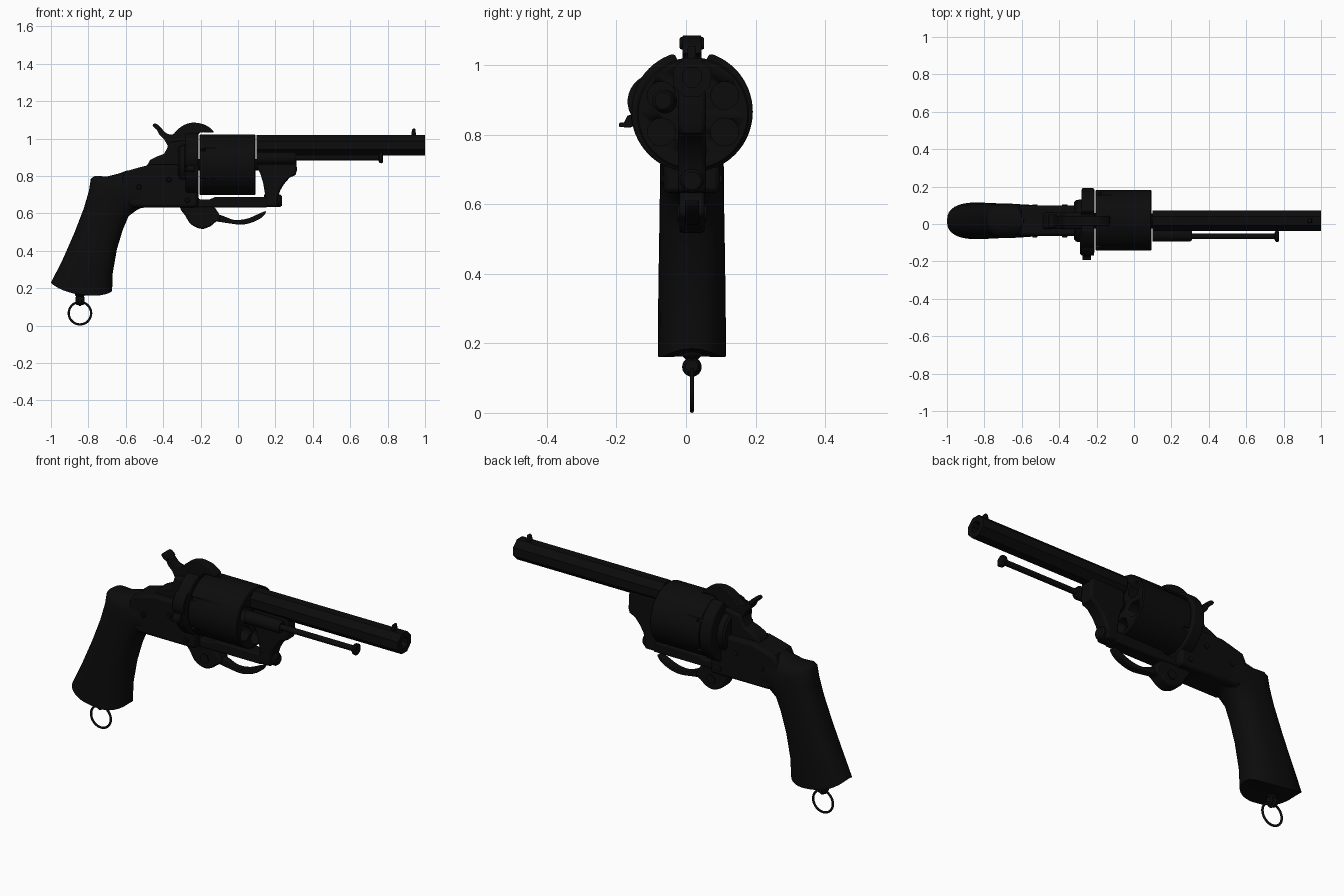
import bpy, bmesh, math
from mathutils import Vector, Matrix

if "Cube" in bpy.data.objects:
    bpy.data.objects.remove(bpy.data.objects["Cube"])

CY = 0.017   # middle plane of the gun
AXIS_Z = 0.86

steel = bpy.data.materials.new("black_steel")
steel.diffuse_color = (0.0035, 0.0035, 0.0035, 1)
steel.use_nodes = True
steel.node_tree.nodes["Principled BSDF"].inputs["Base Color"].default_value = steel.diffuse_color


def finish(name, bm, bevel=0.0, angle=35):
    bmesh.ops.recalc_face_normals(bm, faces=bm.faces[:])
    me = bpy.data.meshes.new(name)
    bm.to_mesh(me)
    bm.free()
    me.materials.append(steel)
    ob = bpy.data.objects.new(name, me)
    bpy.context.scene.collection.objects.link(ob)
    if bevel:
        m = ob.modifiers.new("bevel", 'BEVEL')
        m.width, m.segments, m.limit_method = bevel, 2, 'ANGLE'
        m.angle_limit = math.radians(50)
    bpy.ops.object.select_all(action='DESELECT')
    ob.select_set(True)
    bpy.context.view_layer.objects.active = ob
    bpy.ops.object.shade_smooth_by_angle(angle=math.radians(angle))
    return ob


def curve(pts, n=4):
    """Closed smooth curve through the points."""
    out, k = [], len(pts)
    for i in range(k):
        a, b, c, d = (Vector(pts[(i + j) % k]) for j in (-1, 0, 1, 2))
        for s in range(n):
            t = s / n
            out.append(0.5 * (2 * b + (c - a) * t + (2 * a - 5 * b + 4 * c - d) * t * t
                              + (3 * b - a - 3 * c + d) * t ** 3))
    return out


def prism(name, pts, half, bevel=0.0, y=CY):
    """Side profile (x, z) given thickness across y."""
    bm = bmesh.new()
    f = bm.faces.new([bm.verts.new((p[0], y - half, p[1])) for p in pts])
    r = bmesh.ops.extrude_face_region(bm, geom=[f])
    bmesh.ops.translate(bm, vec=(0, 2 * half, 0),
                        verts=[v for v in r['geom'] if isinstance(v, bmesh.types.BMVert)])
    return finish(name, bm, bevel)


def plate(name, pts, x0, x1, bevel=0.0):
    """End profile (y, z) given thickness along x."""
    bm = bmesh.new()
    f = bm.faces.new([bm.verts.new((x0, p[0], p[1])) for p in pts])
    r = bmesh.ops.extrude_face_region(bm, geom=[f])
    bmesh.ops.translate(bm, vec=(x1 - x0, 0, 0),
                        verts=[v for v in r['geom'] if isinstance(v, bmesh.types.BMVert)])
    return finish(name, bm, bevel)


def lathe(name, prof, y, z, segs=24, axis='x', x=0.0):
    """Turn (along, radius) points about an axis parallel to x, y or z."""
    bm = bmesh.new()
    rings = []
    for a, r in prof:
        ring = []
        for i in range(segs):
            t = 2 * math.pi * (i + 0.5) / segs
            c, s = r * math.cos(t), r * math.sin(t)
            co = {'x': (a, y + c, z + s), 'y': (x + c, a, z + s), 'z': (x + c, y + s, a)}[axis]
            ring.append(bm.verts.new(co))
        rings.append(ring)
    for p, q in zip(rings, rings[1:]):
        for i in range(segs):
            j = (i + 1) % segs
            bm.faces.new((p[i], p[j], q[j], q[i]))
    bm.faces.new(rings[0])
    bm.faces.new(rings[-1])
    return finish(name, bm)


def torus(name, centre, R, r, normal):
    bpy.ops.mesh.primitive_torus_add(location=centre, major_radius=R, minor_radius=r,
                                     major_segments=36, minor_segments=10,
                                     rotation=(math.pi / 2, 0, 0) if normal == 'y' else (0, math.pi / 2, 0))
    ob = bpy.context.object
    ob.name = name
    ob.data.materials.append(steel)
    bpy.ops.object.shade_smooth_by_angle(angle=math.radians(60))


# barrel: octagonal, with bore and front sight
lathe("barrel", [(0.1, 0.0595), (1.0, 0.0595), (1.0, 0.03), (0.85, 0.03)], CY, 0.965, 8)
prism("front_sight", [(0.925, 1.01), (0.93, 1.045), (0.938, 1.055), (0.948, 1.053), (0.953, 1.01)], 0.012, 0.004)

# lug joining the barrel to the lower strap
prism("barrel_lug", [(0.105, 0.93), (0.31, 0.93), (0.315, 0.83), (0.308, 0.805), (0.275, 0.79), (0.245, 0.755),
                     (0.225, 0.72), (0.215, 0.69), (0.215, 0.635), (0.14, 0.635), (0.145, 0.70),
                     (0.135, 0.76), (0.12, 0.81), (0.105, 0.84)], 0.04, 0.012)
lathe("lug_pin", [(0.14, 0.034), (0.225, 0.034), (0.235, 0.026)], CY, 0.667)
lathe("cylinder_axle", [(-0.25, 0.03), (0.14, 0.03)], 0.02, AXIS_Z)

# ejector rod
lathe("rod_housing", [(0.1, 0.034), (0.3, 0.034), (0.31, 0.027)], -0.06, 0.895)
lathe("ejector_rod", [(0.25, 0.015), (0.75, 0.015), (0.757, 0.029), (0.77, 0.031), (0.775, 0.024)], -0.066, 0.898, 20)

# cylinder with six chambers and pin slots
drum = lathe("cylinder", [(-0.207, 0.157), (-0.203, 0.162), (0.089, 0.162), (0.094, 0.157)], 0.02, AXIS_Z, 64)
bm = bmesh.new()
for i in range(6):
    t = math.radians(30 + 60 * i)
    c, s = math.cos(t), math.sin(t)
    bmesh.ops.create_cone(bm, cap_ends=True, segments=20, radius1=0.04, radius2=0.04, depth=0.2,
                          matrix=Matrix.Translation((0.06, 0.02 + 0.105 * c, AXIS_Z + 0.105 * s))
                          @ Matrix.Rotation(math.pi / 2, 4, 'Y'))
    bmesh.ops.create_cube(bm, size=1, matrix=Matrix.Translation((-0.2, 0.02 + 0.16 * c, AXIS_Z + 0.16 * s))
                          @ Matrix.Rotation(t, 4, 'X') @ Matrix.Diagonal((0.05, 0.05, 0.018, 1)))
cutter = finish("chamber_cutter", bm)
cutter.hide_render = True
cutter.hide_viewport = True
m = drum.modifiers.new("chambers", 'BOOLEAN')
m.operation, m.object, m.solver = 'DIFFERENCE', cutter, 'EXACT'

# recoil shield with a hammer slot, and the loading gate on the near side
disc = []
for i in range(64):
    t = 2 * math.pi * i / 64
    y, z = CY + 0.175 * math.cos(t), 0.866 + 0.175 * math.sin(t)
    if abs(y - CY) < 0.035 and z > 0.9:
        z = 1.0
    disc.append((y, z))
plate("recoil_shield", disc, -0.28, -0.212, 0.008)
lathe("loading_gate", [(-0.29, 0.07), (-0.28, 0.08), (-0.215, 0.08)], -0.088, 0.895, 32)
plate("gate_latch", [(-0.14, 0.86), (-0.168, 0.855), (-0.178, 0.835), (-0.192, 0.834), (-0.192, 0.822),
                     (-0.16, 0.82), (-0.14, 0.83)], -0.275, -0.23, 0.002)

# frame
prism("frame", [(-0.56, 0.632), (-0.215, 0.632), (-0.215, 0.86), (-0.47, 0.86), (-0.53, 0.845), (-0.6, 0.825),
                (-0.618, 0.79), (-0.622, 0.72), (-0.61, 0.66)], 0.081, 0.015)
prism("hammer_housing", [(-0.49, 0.85), (-0.47, 0.885), (-0.43, 0.905), (-0.395, 0.918), (-0.378, 0.95),
                         (-0.372, 0.978), (-0.32, 0.985), (-0.22, 1.0), (-0.22, 0.82), (-0.49, 0.82)], 0.045, 0.012)
lathe("shield_boss", [(-0.32, 0.10), (-0.31, 0.112), (-0.25, 0.118)], CY, AXIS_Z, 32)
prism("lower_strap", [(-0.3, 0.632), (0.16, 0.632), (0.16, 0.688), (-0.12, 0.688), (-0.15, 0.675),
                      (-0.21, 0.675), (-0.21, 0.72), (-0.3, 0.72)], 0.04, 0.008)
for i, (x, z) in enumerate([(-0.37, 0.78), (-0.53, 0.74), (-0.27, 0.67)]):
    lathe("frame_screw_%d" % i, [(CY - 0.09, 0.01), (CY - 0.086, 0.014), (CY + 0.086, 0.014), (CY + 0.088, 0.01)],
          0, z, 14, 'y', x)

# hammer
prism("hammer", curve([(-0.455, 1.072), (-0.435, 1.078), (-0.41, 1.055), (-0.385, 1.03), (-0.35, 1.022),
                       (-0.315, 1.055), (-0.275, 1.078), (-0.23, 1.085), (-0.17, 1.07), (-0.13, 1.033),
                       (-0.2, 1.032), (-0.225, 1.0), (-0.27, 0.95), (-0.36, 0.95), (-0.395, 0.995),
                       (-0.42, 1.02), (-0.435, 1.05)]), 0.027, 0.007)
prism("hammer_spur_pad", curve([(-0.457, 1.07), (-0.44, 1.08), (-0.415, 1.058), (-0.43, 1.045)], 3), 0.035, 0.004)

# folding trigger and its pivot block
prism("trigger_block", curve([(-0.305, 0.64), (-0.28, 0.585), (-0.25, 0.54), (-0.195, 0.517), (-0.15, 0.53),
                              (-0.125, 0.55), (-0.095, 0.572), (-0.11, 0.61), (-0.15, 0.64)]), 0.036, 0.009)
prism("folding_trigger", curve([(-0.14, 0.60), (-0.085, 0.588), (-0.02, 0.565), (0.05, 0.572), (0.11, 0.597),
                                (0.15, 0.612), (0.13, 0.58), (0.08, 0.553), (0.02, 0.54), (-0.05, 0.547),
                                (-0.14, 0.565)]), 0.02, 0.005)
lathe("trigger_pivot", [(CY - 0.042, 0.025), (CY + 0.042, 0.025)], 0, 0.575, 18, 'y', -0.19)

# grip: oval sections running from the butt up into the frame (back x, z, front x, z, half width)
sections = [(-1.0, .23, -.673, .185, .098), (-.94, .347, -.67, .28, .097), (-.875, .495, -.647, .41, .095),
            (-.825, .625, -.615, .515, .093), (-.797, .72, -.585, .585, .092), (-.787, .785, -.545, .615, .092),
            (-.765, .80, -.52, .628, .09), (-.70, .797, -.49, .632, .088), (-.64, .812, -.47, .634, .084),
            (-.59, .83, -.44, .636, .078)]
bm = bmesh.new()
rings, N = [], 32
for k, (bx, bz, fx, fz, hw) in enumerate(sections):
    ring = []
    for i in range(N):
        t = 2 * math.pi * i / N
        c, s = (math.copysign(abs(f(t)) ** 0.8, f(t)) for f in (math.cos, math.sin))
        dip = 0.042 * s * s if k == 0 else 0
        ring.append(bm.verts.new(((bx + fx) / 2 + c * (fx - bx) / 2, CY + s * hw,
                                  (bz + fz) / 2 + c * (fz - bz) / 2 - dip)))
    rings.append(ring)
for p, q in zip(rings, rings[1:]):
    for i in range(N):
        j = (i + 1) % N
        bm.faces.new((p[i], p[j], q[j], q[i]))
butt = bm.verts.new((-0.85, CY, 0.163))
for i in range(N):
    bm.faces.new((rings[0][(i + 1) % N], rings[0][i], butt))
bm.faces.new(rings[-1])
finish("grip", bm, 0, 45)

# lanyard swivel and ring
lathe("lanyard_stud", [(0.19, 0.028), (0.162, 0.026), (0.148, 0.012)], CY, 0, 20, 'z', -0.845)
torus("lanyard_swivel", (-0.845, CY, 0.132), 0.019, 0.009, 'x')
lathe("swivel_pin", [(-0.868, 0.018), (-0.862, 0.024), (-0.828, 0.024), (-0.822, 0.018)], CY, 0.134, 20)
torus("lanyard_ring", (-0.845, CY, 0.066), 0.06, 0.006, 'y')
